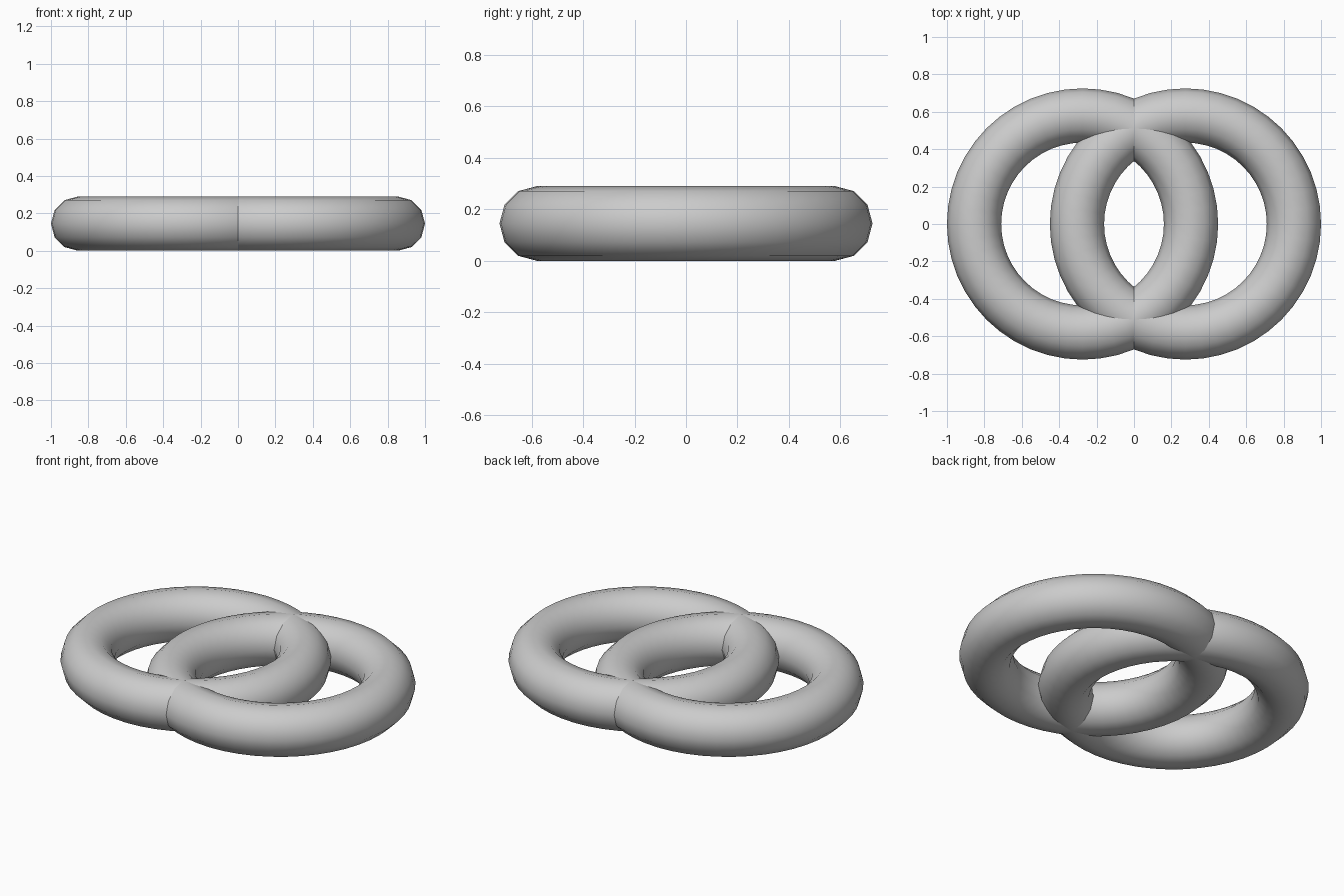
import bpy

if "Cube" in bpy.data.objects:
    bpy.data.objects.remove(bpy.data.objects["Cube"])

MAJOR, MINOR, OFFSET = 0.58, 0.145, 0.275


def ring(name, x):
    bpy.ops.mesh.primitive_torus_add(
        major_segments=48, minor_segments=12,
        major_radius=MAJOR, minor_radius=MINOR,
        location=(x, 0, MINOR))
    obj = bpy.context.object
    obj.name = name
    bpy.ops.object.shade_smooth()
    return obj


# Two equal flat rings crossing each other
ring("left_ring", -OFFSET)
ring("right_ring", OFFSET)
